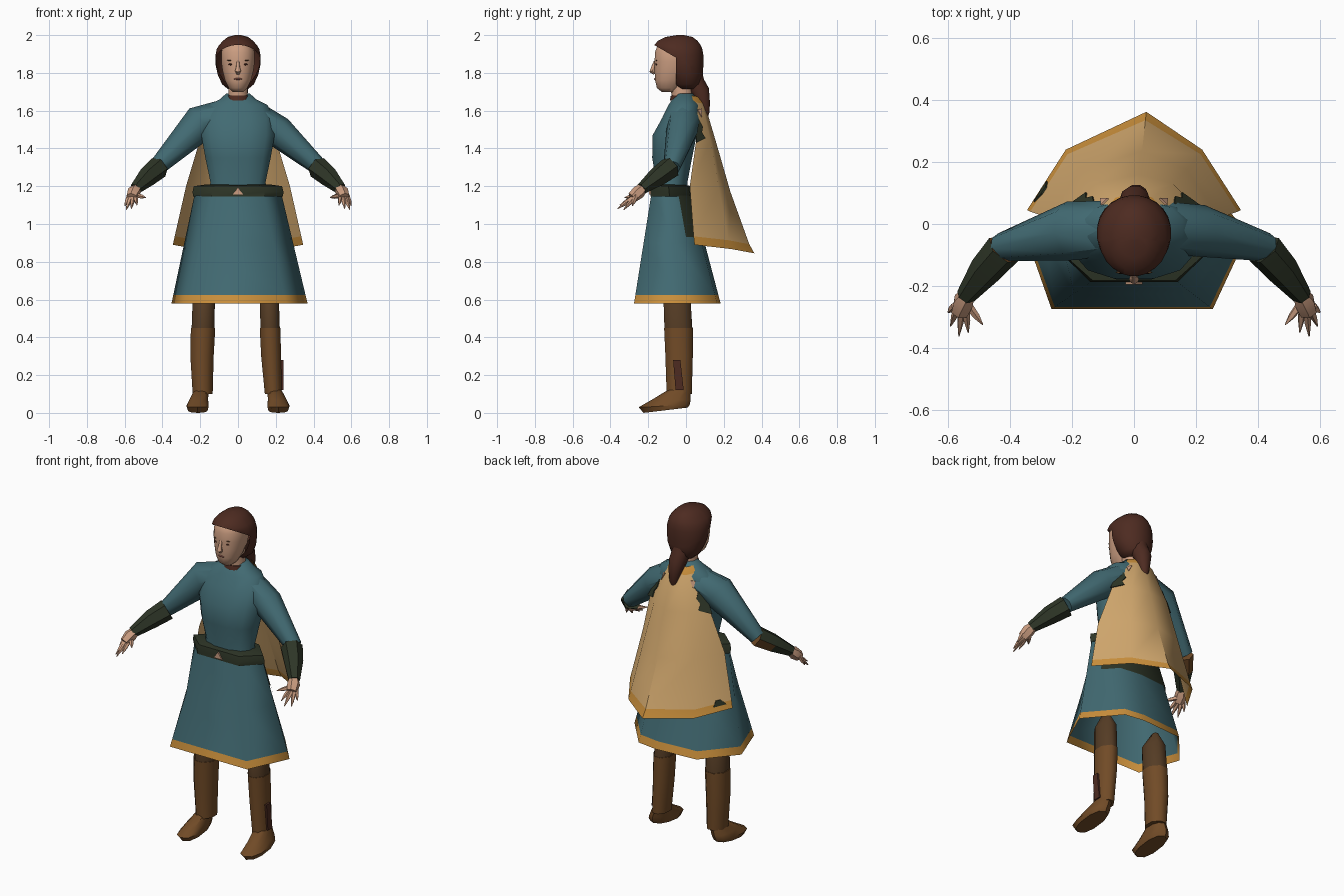
import bpy, bmesh, math
from mathutils import Vector

cube = bpy.data.objects.get("Cube")
if cube:
    bpy.data.objects.remove(cube, do_unlink=True)


def material(name, *rgb):
    m = bpy.data.materials.new(name)
    m.use_nodes = True
    m.diffuse_color = (*rgb, 1)
    m.node_tree.nodes["Principled BSDF"].inputs["Base Color"].default_value = (*rgb, 1)
    return m


TEAL = material("teal_cloth", .054, .145, .17)
TAN = material("tan_cloth", .64, .39, .155)
GOLD = material("gold_trim", .6, .28, .045)
BOOT = material("brown_leather", .165, .07, .02)
DARK = material("dark_trousers", .09, .045, .018)
HAIR = material("auburn_hair", .075, .024, .015)
SKIN = material("skin", .6, .34, .22)
GREEN = material("dark_green_leather", .027, .036, .02)
LIP = material("lips", .35, .12, .09)


def finish(name, bm, mats, rule=None, angle=45):
    bmesh.ops.recalc_face_normals(bm, faces=bm.faces)
    bm.normal_update()
    for f in bm.faces:
        f.smooth = True
        if rule:
            f.material_index = rule(f.calc_center_median(), f.normal)
    me = bpy.data.meshes.new(name)
    bm.to_mesh(me)
    bm.free()
    me.set_sharp_from_angle(angle=math.radians(angle))
    for m in mats:
        me.materials.append(m)
    bpy.context.collection.objects.link(bpy.data.objects.new(name, me))


def skin_rings(rings, caps=True, closed=True):
    bm = bmesh.new()
    rows = [[bm.verts.new(p) for p in r] for r in rings]
    n = len(rows[0])
    for a, b in zip(rows, rows[1:]):
        for i in range(n if closed else n - 1):
            j = (i + 1) % n
            bm.faces.new((a[i], a[j], b[j], b[i]))
    if caps:
        bm.faces.new(rows[0])
        bm.faces.new(rows[-1])
    return bm


def loft(name, rings, mats, rule=None, caps=True, closed=True, angle=45):
    """Skin a list of point rings into one object."""
    finish(name, skin_rings(rings, caps, closed), mats, rule, angle)


def oval(z, cx, rx, yf, yb, n=12, p=1.0):
    """Horizontal ring given half width, front y and back y."""
    pts = []
    for i in range(n):
        a = math.tau * (i + .5) / n
        c, s = math.cos(a), math.sin(a)
        pts.append((cx + rx * math.copysign(abs(c) ** p, c),
                    (yf + yb) / 2 + (yb - yf) / 2 * math.copysign(abs(s) ** p, s), z))
    return pts


def tube(name, path, mats, n=8, rule=None):
    """Round tube through (x, y, z, radius) stations."""
    pts = [Vector(p[:3]) for p in path]
    rings = []
    for i, p in enumerate(pts):
        d = (pts[min(i + 1, len(pts) - 1)] - pts[max(i - 1, 0)]).normalized()
        u = d.cross(Vector((0, 1, .1))).normalized()
        v = d.cross(u)
        rings.append([p + path[i][3] * (u * math.cos(math.tau * k / n) + v * math.sin(math.tau * k / n))
                      for k in range(n)])
    loft(name, rings, mats, rule)


def blob(name, loc, size, mat):
    bm = bmesh.new()
    bmesh.ops.create_uvsphere(bm, u_segments=8, v_segments=6, radius=1)
    for v in bm.verts:
        v.co = Vector(loc) + v.co * Vector(size)
    finish(name, bm, [mat])


# Head, nose and facial details
head = [(1.70, .03, -.13, -.05), (1.72, .05, -.155, -.03), (1.76, .07, -.165, .0), (1.81, .083, -.168, .03),
        (1.86, .09, -.168, .04), (1.91, .09, -.166, .04), (1.95, .075, -.15, .02), (1.975, .045, -.11, .0)]
loft("head", [oval(z, 0, w, f, b, 16, .9) for z, w, f, b in head], [SKIN])
tube("nose", [(0, -.163, 1.862, .007), (0, -.174, 1.83, .01), (0, -.178, 1.81, .016), (0, -.165, 1.797, .01)], [SKIN])
blob("mouth", (0, -.163, 1.768), (.022, .006, .005), LIP)
for s, side in ((1, "left"), (-1, "right")):
    blob(side + "_eye", (s * .038, -.157, 1.845), (.015, .005, .005), HAIR)
    blob(side + "_brow", (s * .04, -.156, 1.866), (.02, .004, .0025), DARK)
loft("neck", [oval(z, 0, w, f, b, 10) for z, w, f, b in
              ((1.6, .07, -.08, .05), (1.68, .055, -.075, .035), (1.75, .05, -.09, .04))], [SKIN])
loft("collar", [oval(z, 0, w, f, b, 10) for z, w, f, b in
                ((1.655, .068, -.085, .04), (1.68, .062, -.08, .04))], [HAIR])

# Hair cap, cut open at the face along two planes, and a gathered tail
hair = [(1.715, .055, -.05, .06), (1.74, .085, -.07, .08), (1.79, .108, -.1, .09), (1.84, .119, -.13, .093),
        (1.895, .12, -.155, .093), (1.925, .114, -.17, .088), (1.945, .103, -.17, .08), (1.97, .08, -.15, .062),
        (1.99, .055, -.11, .035), (2.0, .015, -.05, -.01)]
bm = skin_rings([oval(z, 0, w, f, b, 24) for z, w, f, b in hair])
temple, down = Vector((0, -.052, 1.88)), Vector((0, -.07, -.12))
for normal in (Vector((0, 1, 0)), down):
    bmesh.ops.bisect_plane(bm, geom=bm.verts[:] + bm.edges[:] + bm.faces[:], plane_co=temple, plane_no=normal)
opening = [f for f in bm.faces if f.calc_center_median().y < temple.y
           and (f.calc_center_median() - temple).dot(down) > 0]
bmesh.ops.delete(bm, geom=opening, context='FACES')
finish("hair", bm, [HAIR])
tube("hair_tail", [(0, .03, 1.81, .055), (0, .05, 1.745, .052), (.003, .077, 1.7, .05),
                   (.008, .092, 1.64, .037), (.01, .1, 1.59, .026), (.01, .1, 1.53, .003)], [HAIR], 10)

# Tunic body
torso = [(1.15, .17, -.165, .01), (1.22, .15, -.16, .01), (1.35, .178, -.182, .035), (1.47, .2, -.18, .06),
         (1.56, .2, -.13, .08), (1.63, .16, -.095, .075), (1.66, .1, -.075, .055), (1.69, .065, -.05, .04)]
loft("tunic_body", [oval(z, 0, w, f, b, 12, .85) for z, w, f, b in torso], [TEAL], angle=60)


# Flared skirt with a trimmed hem
def skirt_ring(z, grow=1.0):
    t = (1.18 - z) / .6
    half = [((.13, -.18), (.26, -.275)), ((.225, -.09), (.36, -.03)), ((.13, .01), (.195, .165))]
    right = [(a[0] + (b[0] - a[0]) * t, a[1] + (b[1] - a[1]) * t) for a, b in half]
    pts = right + [(.07 * t, .025 + .158 * t)] + [(-x, y) for x, y in reversed(right)]
    return [(x * grow + (.008 * t if y > -.15 else -.006 * t), (y + .08) * grow - .08, z) for x, y in pts]


loft("skirt", [skirt_ring(z) for z in (1.18, .9, .625, .58)], [TEAL, GOLD],
     lambda c, n: int(c.z < .625), caps=False, angle=80)

# Belt with a small buckle, and the dark panel behind the skirt
loft("belt", [skirt_ring(1.145, 1.02), skirt_ring(1.17, 1.06), skirt_ring(1.2, 1.06), skirt_ring(1.21, .75)], [GREEN])
loft("belt_buckle", [[(-.028, y, 1.155), (.028, y, 1.155), (0, y, 1.195)] for y in (-.186, -.195)], [SKIN])
panel = []
for z in (1.16, 1.04, .93):
    row = [Vector(p) for p in skirt_ring(z, 1.03)[1:6]]
    row[0], row[-1] = row[0].lerp(row[1], .45), row[-1].lerp(row[-2], .45)
    panel.append(row)
loft("back_panel", panel, [GREEN], caps=False, closed=False, angle=80)

# Cape: open sheet, trimmed at neck and hem
cape_rows = [(1.68, .07, .03, .045, .06, .075), (1.645, .095, .04, .06, .085, .1), (1.45, .2, .055, .125, .13, .16),
             (1.2, .275, .02, .17, .175, .235), (.935, .335, .04, .215, .225, .335), (.89, .345, .045, .22, .24, .362)]
cape = []
for z, ex, ey, qx, qy, my in cape_rows:
    low = my / .36 * .045
    cape.append([Vector(p) for p in ((-ex, ey, z), (-qx, qy, z - low * .5), (my * .11, my, z - low),
                                     (qx, qy, z - low * .5), (ex, ey, z))])
loft("cape", cape, [TAN, GOLD], lambda c, n: int(c.z < .915 or c.z > 1.64), caps=False, closed=False, angle=35)


def cape_patch(name, s, row, outline, mat):
    """Thin plate on the cape's side panel; outline is (across, down) fractions."""
    edge, quarter = (4, 3) if s > 0 else (0, 1)
    out = Vector((s * .7, .7, .1)) * .007
    pts = [cape[row][edge].lerp(cape[row][quarter], u).lerp(cape[row + 1][edge].lerp(cape[row + 1][quarter], u), v) + out
           for u, v in outline]
    loft(name, [[p - out * .8 for p in pts], pts], [mat])


cape_patch("cape_hem_patch", -1, 3, [(.15, 1.05), (.3, .93), (.42, .93), (.5, 1.05)], GREEN)

for s, side in ((1, "left"), (-1, "right")):
    # Ragged cape fastenings at the shoulder
    cape_patch(side + "_cape_fastening", s, 1, [(-.1, .5), (.3, .45), (.55, .65), (.4, .8), (.6, .95), (-.05, 1.1)], GREEN)
    cape_patch(side + "_neck_gap", s, 1, [(.3, .2), (.75, .15), (.6, .38)], SKIN)

    # Sleeve, bracer and pointed hand
    x, z, r = (.215, 1.488, .084) if s > 0 else (.2, 1.535, .096)
    tube(side + "_sleeve", [(s * .07, -.01, 1.575, .085), (s * x, -.022, z, r),
                            (s * .43, -.075, 1.3, .046)], [TEAL])
    tube(side + "_bracer", [(s * .42, -.082, 1.3, .06), (s * .48, -.15, 1.25, .053),
                            (s * .545, -.235, 1.185, .031)], [GREEN, BOOT], 6,
         lambda c, n: int(c.x < 0 and n.y > .35 and c.z > 1.22))
    tube(side + "_palm", [(s * .53, -.215, 1.2, .022), (s * .55, -.25, 1.17, .036),
                          (s * .562, -.285, 1.14, .03)], [SKIN], 6)
    tips = [(.6, -.285, 1.095), (.592, -.33, 1.075), (.565, -.362, 1.08), (.535, -.35, 1.1), (.488, -.325, 1.14)]
    for i, tip in enumerate(tips):
        base = Vector((.577 - i * .011, -.265, 1.15))
        mid = base.lerp(Vector(tip), .55)
        tube(f"{side}_finger_{i + 1}", [(s * base.x, base.y, base.z, .014), (s * mid.x, mid.y, mid.z, .011),
                                        (s * tip[0], tip[1], tip[2], .002)], [SKIN], 5)

    # Leg, tall boot with side strap, and shoe
    cx, fat = (s * .17, .9) if s > 0 else (s * .185, 1.06)
    loft(side + "_leg", [oval(z, c, w * fat, f, b, 8) for z, c, w, f, b in
                         ((.69, cx, .015, -.06, -.02), (.6, cx * .98, .06, -.125, .03),
                          (.44, cx, .062, -.12, .04))], [DARK], angle=60)
    loft(side + "_boot", [oval(z, c, w * fat, f, b, 8) for z, c, w, f, b in
                          ((.45, cx, .066, -.122, .042), (.3, cx * 1.03, .063, -.115, .042),
                           (.1, s * .187, .054, -.108, .036))], [BOOT], angle=60)
    loft(side + "_boot_strap", [[(s * (.238 + d), y, z) for y, z in
                                 ((-.068, .28), (-.03, .28), (-.012, .12), (-.055, .12))] for d in (-.02, .002)], [HAIR])
    # Sole rises slightly toward the heel
    shoe = [oval(z, s * c, w, f, b, 10, .85) for z, c, w, f, b in
            ((0, .213, .053, -.225, .01), (.03, .214, .061, -.25, .02), (.07, .208, .052, -.18, .025),
             (.125, .192, .038, -.09, .022))]
    for i, lift in enumerate((.12, .06)):
        shoe[i] = [(x, y, z + lift * (y + .225)) if y > -.225 else (x, y, z) for x, y, z in shoe[i]]
    loft(side + "_shoe", shoe, [BOOT])
